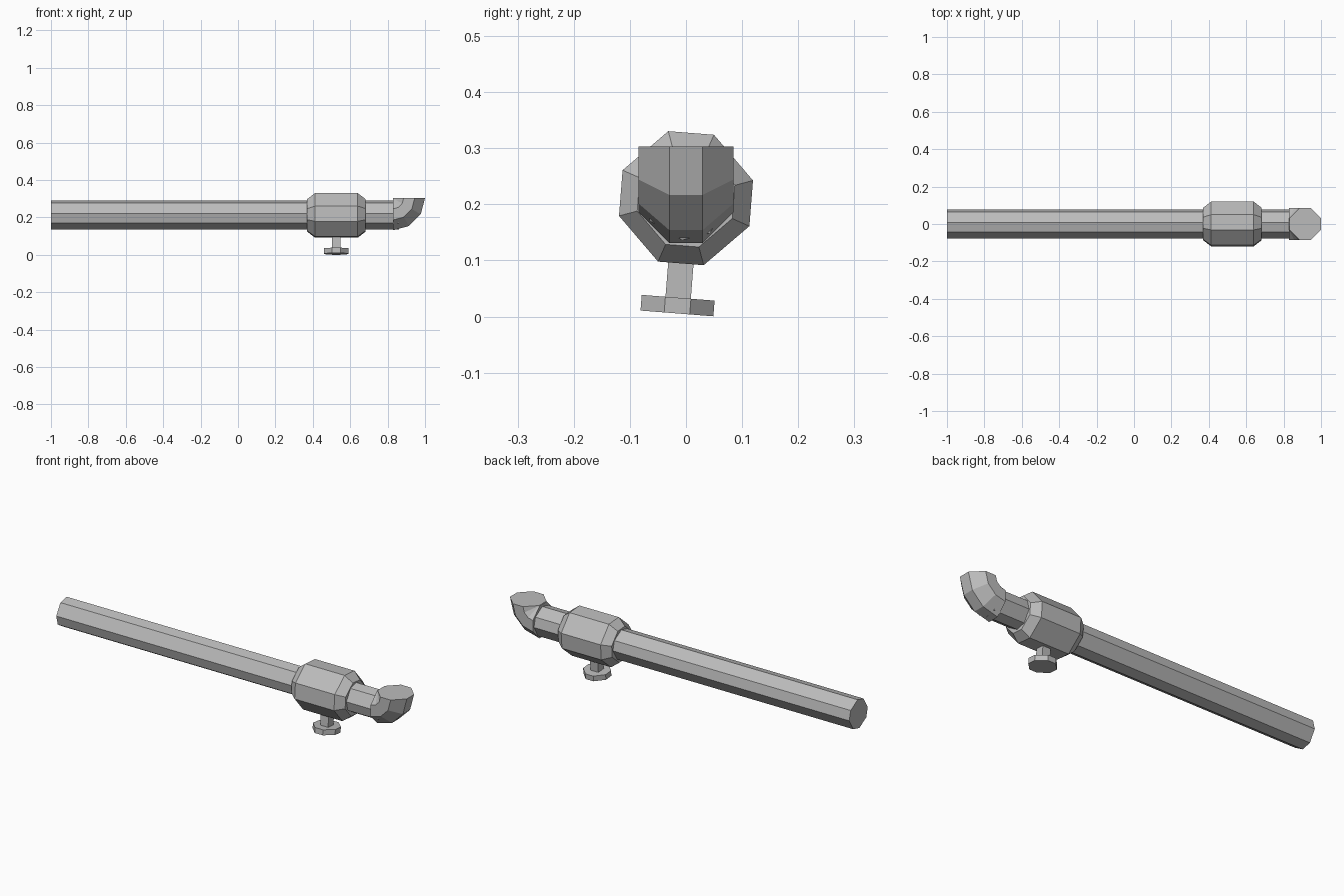
import bpy, bmesh
from math import sin, cos, radians
from mathutils import Vector

if "Cube" in bpy.data.objects:
    bpy.data.objects.remove(bpy.data.objects["Cube"])

grey = bpy.data.materials.new("light grey metal")
grey.diffuse_color = (0.5, 0.5, 0.5, 1)
grey.use_nodes = True
grey.node_tree.nodes["Principled BSDF"].inputs["Base Color"].default_value = grey.diffuse_color

X, Y, Z = Vector((1, 0, 0)), Vector((0, 1, 0)), Vector((0, 0, 1))
# Chamfered-square octagon angles shared by all round parts
OCT = [a + s * 19.3 for a in (0, 90, 180, 270) for s in (-1, 1)]
SQUARE = [45, 135, 225, 315]


def ring(centre, u, v, r, rot=0, angles=OCT):
    return [centre + u * (r * cos(radians(a + rot))) + v * (r * sin(radians(a + rot)))
            for a in angles]


def loft(name, rings):
    """Skin a list of equal rings and cap both ends."""
    bm = bmesh.new()
    vs = [[bm.verts.new(p) for p in r] for r in rings]
    n = len(vs[0])
    for a, b in zip(vs, vs[1:]):
        for i in range(n):
            j = (i + 1) % n
            bm.faces.new((a[i], a[j], b[j], b[i]))
    bm.faces.new(vs[0])
    bm.faces.new(vs[-1])
    bmesh.ops.recalc_face_normals(bm, faces=bm.faces)
    me = bpy.data.meshes.new(name)
    bm.to_mesh(me)
    bm.free()
    me.materials.append(grey)
    ob = bpy.data.objects.new(name, me)
    bpy.context.collection.objects.link(ob)
    return ob


# Long pipe running through the valve into the elbow
loft("pipe", [ring(Vector((x, 0, 0.213)), Y, Z, 0.077, 14) for x in (-1, -0.08, 0.86)])

# Valve body with tapered ends, turned slightly about the pipe
TILT = 4.5
loft("valve_body", [ring(Vector((x, 0, 0.211)), Y, Z, r, -TILT)
                    for x, r in ((0.37, 0.09), (0.412, 0.1235), (0.64, 0.1235), (0.682, 0.09))])

# Valve stem and hand wheel, hanging along the tilted axis
t = radians(TILT)
down = Vector((0, -sin(t), -cos(t)))
side = Vector((0, cos(t), -sin(t)))
hub = Vector((0.525, 0, 0.211))
loft("valve_stem", [ring(hub + down * d, X, side, 0.032, 0, SQUARE) for d in (0.09, 0.185)])
loft("hand_wheel", [ring(hub + down * d, X, side, 0.069) for d in (0.178, 0.206)])

# Elbow turning upward in three steps
pivot = Vector((0.828, 0, 0.303))
rings = []
for deg in (0, 30, 60, 90):
    a = radians(deg)
    out = Vector((sin(a), 0, -cos(a)))
    rings.append(ring(pivot + out * 0.087, Y, -out, 0.09))
loft("elbow", rings)
